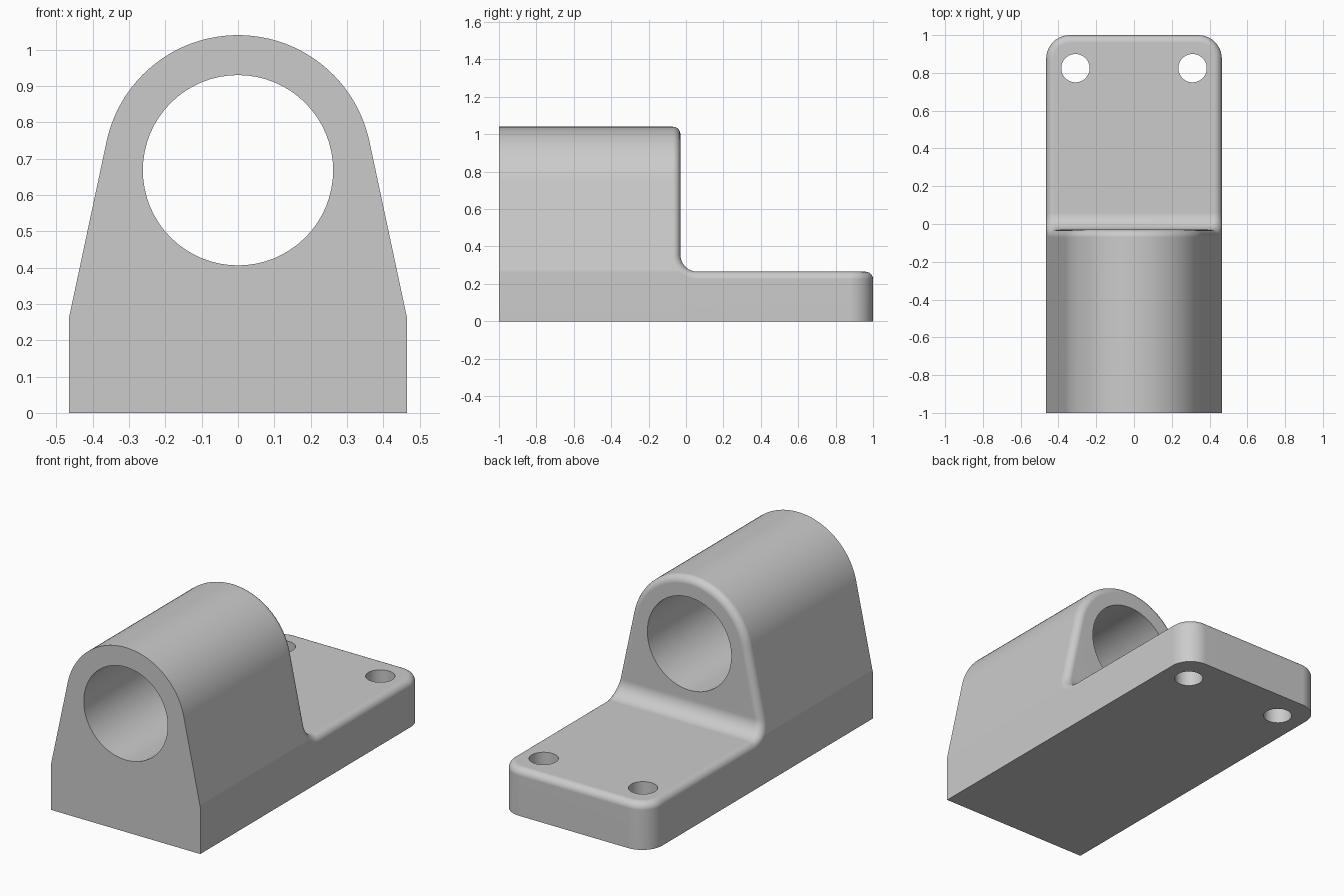
import bpy, bmesh
from math import sin, cos, pi, atan2, acos, hypot
from mathutils import Vector

cube = bpy.data.objects.get("Cube")
if cube:
    bpy.data.objects.remove(cube, do_unlink=True)

W, FRONT, BACK = 0.465, -1.0, 1.0          # half width, ends
PLATE, WALL = 0.265, -0.03                 # plate top, housing back face
R_OUT, R_HOLE, AXIS = 0.37, 0.262, 0.67    # housing and bore
CORNER, FILLET, ROUND = 0.125, 0.09, 0.04
FS, RS, CS, AS = 12, 6, 10, 24             # segments
MID = FS // 2

# Sloped flanks leave the crease and run tangent to the housing arc
CREASE = PLATE + FILLET - (FILLET + ROUND) * cos(pi / 4)
START = atan2(CREASE - AXIS, W) + acos(R_OUT / hypot(W, CREASE - AXIS))
TAN_X, TAN_Z = R_OUT * cos(START), AXIS + R_OUT * sin(START)


def half_width(z):
    return min(W, W + (TAN_X - W) * (z - CREASE) / (TAN_Z - CREASE))


def rounded(c, inward, down, flank=False):
    """Quarter-round cross-section from the cap face to the side face."""
    row = []
    for k in range(RS + 1):
        t = pi / 2 * k / RS
        p = c + ROUND * (inward * (1 - sin(t)) + down * (1 - cos(t)))
        if flank:
            p.x = half_width(p.z) - ROUND * (1 - sin(t))
        row.append(p)
    return row


# Edge chain on the left half: plate corner, fillet, housing arc
half = []
for i in range(CS + 1):
    a = pi / 2 * (1 - i / CS)
    d = Vector((cos(a), sin(a), 0))
    c = Vector((W - CORNER, BACK - CORNER, PLATE)) + CORNER * d
    half.append(rounded(c, -d, Vector((0, 0, -1))))
for i in range(FS + 1):
    a = pi / 2 * i / FS
    c = Vector((0, WALL + FILLET * (1 - sin(a)), PLATE + FILLET * (1 - cos(a))))
    half.append(rounded(c, Vector((-1, 0, 0)), Vector((0, -sin(a), -cos(a))), True))
for i in range(AS + 1):
    a = START + (pi / 2 - START) * i / AS
    d = Vector((cos(a), 0, sin(a)))
    half.append(rounded(Vector((0, WALL, AXIS)) + R_OUT * d, -d, Vector((0, -1, 0))))

mirrored = [[Vector((-p.x, p.y, p.z)) for p in row] for row in half[-2::-1]]
chain = half + mirrored
n, m = len(chain), len(half)
crease_i = CS + 1 + MID
crease_j = n - 1 - crease_i

bm = bmesh.new()
rows = [[bm.verts.new(p) for p in row] for row in chain]
side = [r[-1] for r in rows]
cap = [r[0] for r in rows]

# Rounded edge
for i in range(n):
    j = (i + 1) % n
    for k in range(RS):
        bm.faces.new((rows[i][k], rows[i][k + 1], rows[j][k + 1], rows[j][k]))

# Plate top, fillet strips and housing back face
f0, f1 = CS + 1, CS + 1 + FS
bm.faces.new(cap[:f0 + 1] + cap[n - 1 - f0:])
for i in range(f0, f1):
    bm.faces.new((cap[i], cap[i + 1], cap[n - 2 - i], cap[n - 1 - i]))
bm.faces.new(cap[f1:n - f1])

# Housing flanks and arc, drawn to the front face
front = {i: bm.verts.new((side[i].co.x, FRONT, side[i].co.z))
         for i in range(crease_i, crease_j + 1)}
for i in range(crease_i, crease_j):
    bm.faces.new((side[i], front[i], front[i + 1], side[i + 1]))

# Plate walls, drawn down to the ground
low_ids = list(range(crease_j, n)) + list(range(crease_i + 1))
foot = {i: bm.verts.new((side[i].co.x, side[i].co.y, 0)) for i in low_ids}
for i, j in zip(low_ids, low_ids[1:]):
    bm.faces.new((side[i], side[j], foot[j], foot[i]))
toe = {i: bm.verts.new((front[i].co.x, FRONT, 0)) for i in (crease_i, crease_j)}
for i in toe:
    bm.faces.new((side[i], foot[i], toe[i], front[i]))

# Front face and underside
bm.faces.new([toe[crease_i]] + list(front.values()) + [toe[crease_j]])
bm.faces.new([foot[i] for i in low_ids] + [toe[crease_i], toe[crease_j]])
bmesh.ops.recalc_face_normals(bm, faces=bm.faces)

mesh = bpy.data.meshes.new("bearing_block")
bm.to_mesh(mesh)
bm.free()
block = bpy.data.objects.new("bearing_block", mesh)
bpy.context.collection.objects.link(block)

grey = bpy.data.materials.new("plain_grey")
grey.use_nodes = True
color = (0.6, 0.6, 0.6, 1)
grey.diffuse_color = color
grey.node_tree.nodes["Principled BSDF"].inputs["Base Color"].default_value = color
mesh.materials.append(grey)


def drill(radius, depth, location, rotation=(0, 0, 0)):
    """Cut a round through hole in the block."""
    bpy.ops.mesh.primitive_cylinder_add(vertices=64, radius=radius, depth=depth,
                                        location=location, rotation=rotation)
    cutter = bpy.context.object
    cutter.name = "hole_cutter"
    cutter.hide_render = True
    cutter.data.materials.append(grey)
    cut = block.modifiers.new("hole", 'BOOLEAN')
    cut.operation, cut.solver, cut.object = 'DIFFERENCE', 'EXACT', cutter
    bpy.context.view_layer.objects.active = block
    bpy.ops.object.modifier_apply(modifier=cut.name)
    bpy.data.objects.remove(cutter, do_unlink=True)


# Shaft bore and two bolt holes
drill(R_HOLE, 3, (0, 0, AXIS - 0.002), (pi / 2, 0, 0))
for s in (-1, 1):
    drill(0.075, 1, (s * 0.31, 0.825, 0.1))

# Smooth shading with sharp rims
bpy.ops.object.select_all(action='DESELECT')
block.select_set(True)
bpy.context.view_layer.objects.active = block
bpy.ops.object.shade_smooth_by_angle(angle=pi / 6)
weighted = block.modifiers.new("even_normals", 'WEIGHTED_NORMAL')
weighted.keep_sharp = True
